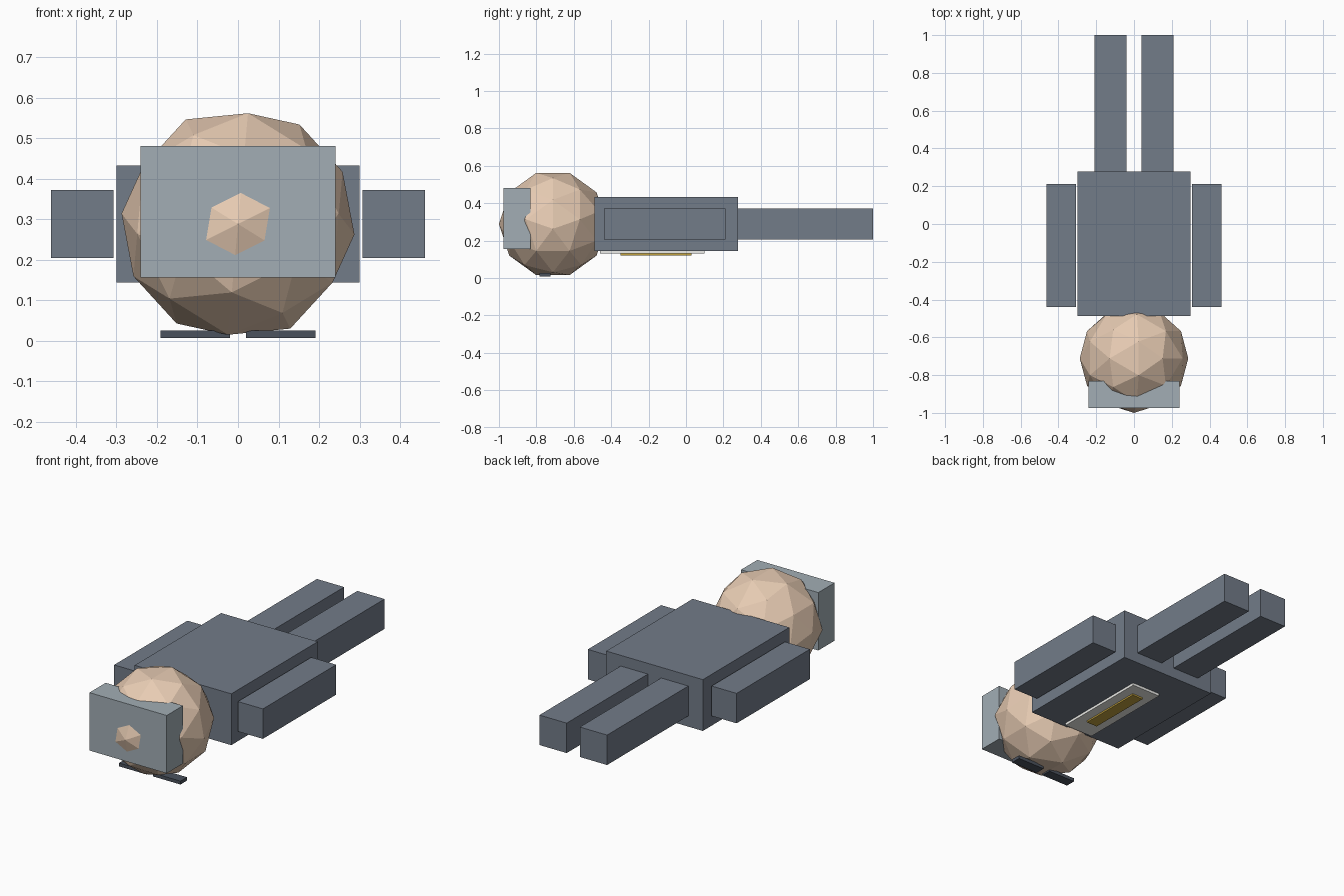
import bpy, math

if "Cube" in bpy.data.objects:
    bpy.data.objects.remove(bpy.data.objects["Cube"])


def material(name, r, g, b):
    m = bpy.data.materials.new(name)
    m.diffuse_color = (r, g, b, 1)
    m.use_nodes = True
    m.node_tree.nodes["Principled BSDF"].inputs["Base Color"].default_value = m.diffuse_color
    return m


suit = material("suit_grey", 0.17, 0.20, 0.25)
skin = material("skin", 0.80, 0.60, 0.45)
hair = material("pale_grey", 0.36, 0.42, 0.46)
white = material("shirt_white", 0.85, 0.85, 0.82)
gold = material("gold", 0.55, 0.37, 0.05)
dark = material("dark_lens", 0.07, 0.085, 0.11)


def block(name, x, y, z, mat):
    """Box spanning the given (min, max) range on each axis."""
    bpy.ops.mesh.primitive_cube_add(size=1, location=[sum(r) / 2 for r in (x, y, z)])
    ob = bpy.context.object
    ob.name = name
    ob.scale = [r[1] - r[0] for r in (x, y, z)]
    bpy.ops.object.transform_apply(location=False, rotation=False, scale=True)
    ob.data.materials.append(mat)
    return ob


def pair(name, x, y, z, mat):
    """The same box on both sides of x = 0."""
    block("right_" + name, x, y, z, mat)
    block("left_" + name, (-x[1], -x[0]), y, z, mat)


R = 0.2885  # head radius, also the height of the body axis

# Body lying face down
block("torso", (-0.30, 0.30), (-0.488, 0.279), (R - 0.144, R + 0.144), suit)
pair("arm", (0.307, 0.462), (-0.439, 0.211), (R - 0.084, R + 0.084), suit)
pair("leg", (0.041, 0.210), (0.279, 1.0), (R - 0.084, R + 0.084), suit)

# Shirt front and tie on the underside
block("shirt_front", (-0.09, 0.09), (-0.46, 0.10), (0.130, 0.150), white)
block("tie", (-0.034, 0.034), (-0.35, 0.03), (0.121, 0.135), gold)

# Low-poly head, turned so an edge midpoint lies on every axis
bpy.ops.mesh.primitive_ico_sphere_add(subdivisions=2, radius=R, location=(0, R - 1, R),
                                      rotation=(0, math.radians(31.717), 0))
head = bpy.context.object
head.name = "head"
head.data.materials.append(skin)

# Hair block on the crown, glasses on the face
block("hair", (-0.24, 0.24), (-0.975, -0.831), (0.156, 0.481), hair)
pair("lens", (0.020, 0.191), (-0.783, -0.725), (0.007, 0.026), dark)
